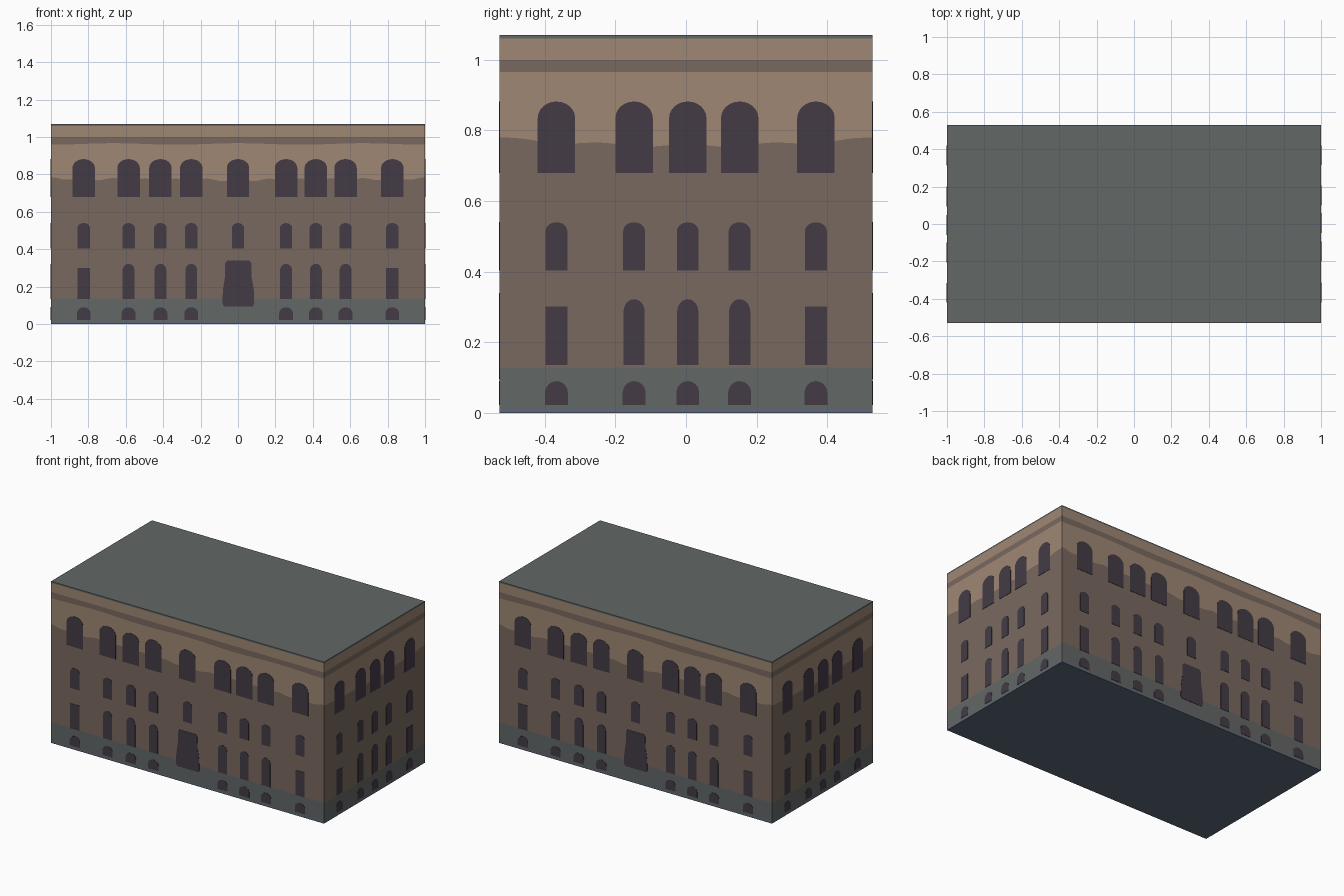
import bpy, bmesh, math
from mathutils import Matrix, Vector

if "Cube" in bpy.data.objects:
    bpy.data.objects.remove(bpy.data.objects["Cube"])

HX, HY, H = 1.0, 0.528, 1.07


def mat(name, rgb):
    lin = [((c / 255 + 0.055) / 1.055) ** 2.4 for c in rgb]
    m = bpy.data.materials.new(name)
    m.diffuse_color = (*lin, 1)
    m.use_nodes = True
    m.node_tree.nodes["Principled BSDF"].inputs["Base Color"].default_value = m.diffuse_color
    return m


SLATE = mat("slate grey", (98, 103, 102))
BROWN = mat("dark brown stone", (121, 105, 95))
TAN = mat("tan stone", (159, 135, 116))
DARK = mat("window dark", (67, 59, 69))
BLUE = mat("blue grey underside", (94, 104, 122))


def make(name, bm, mats):
    bmesh.ops.recalc_face_normals(bm, faces=bm.faces)
    me = bpy.data.meshes.new(name)
    bm.to_mesh(me)
    bm.free()
    for m in mats:
        me.materials.append(m)
    ob = bpy.data.objects.new(name, me)
    bpy.context.collection.objects.link(ob)
    return ob


# Building body: rings of wall bands, some with wavy edges, around the perimeter
def band_levels(x, y, long_side):
    t = x if long_side else y
    if long_side:
        wave = 0.771 + 0.007 * math.cos(t * 12 * math.pi) + 0.008 * t * t
        stripe = 0.963 + 0.004 * math.cos(t * 3 * math.pi)
    else:
        wave = 0.757 + 0.075 * t * t + 0.004 * math.cos(t * 26)
        stripe = 0.965
    base = 0.137 if long_side else 0.128
    return [0, 0.012, base, wave, stripe, 1.0, 1.06, H]


def body():
    n = 60
    corners = [(-HX, -HY), (HX, -HY), (HX, HY), (-HX, HY)]
    bm = bmesh.new()
    band_mats = [4, 0, 1, 2, 1, 2, 0]
    rims = [[], []]
    for k in range(4):
        a, b = Vector(corners[k]), Vector(corners[(k + 1) % 4])
        prev = None
        for i in range(n + 1):
            p = a.lerp(b, i / n)
            col = [bm.verts.new((p.x, p.y, z))
                   for z in band_levels(p.x, p.y, k % 2 == 0)]
            if prev:
                for j, m in enumerate(band_mats):
                    f = bm.faces.new((prev[j], col[j], col[j + 1], prev[j + 1]))
                    f.material_index = m
            prev = col
            if i < n:
                rims[0].append(col[0])
                rims[1].append(col[-1])
    # underside and flat roof
    bm.faces.new(rims[0][::-1]).material_index = 4
    bm.faces.new(rims[1]).material_index = 0
    bmesh.ops.remove_doubles(bm, verts=bm.verts, dist=1e-5)
    make("building_body", bm, [SLATE, BROWN, TAN, DARK, BLUE])


# Outline of an opening: rounded top of a given rise over straight sides
def arch(c, w, z0, z1, rise):
    pts = [(c - w / 2, z0), (c + w / 2, z0)]
    for i in range(13):
        a = math.pi * i / 12
        pts.append((c + w / 2 * math.cos(a), z1 - rise + rise * math.sin(a)))
    return pts


def rect(c, w, z0, z1):
    return [(c - w / 2, z0), (c + w / 2, z0), (c + w / 2, z1), (c - w / 2, z1)]


DOOR = [(-0.075, 0.095), (0.08, 0.095), (0.087, 0.11), (0.085, 0.18),
        (0.073, 0.25), (0.072, 0.325), (0.06, 0.34), (-0.057, 0.34),
        (-0.069, 0.325), (-0.07, 0.25), (-0.081, 0.18), (-0.083, 0.11)]


# Thin plates on one wall; depth is the wall distance, angle turns it around z
def plates(name, outlines, depth, angle):
    bm = bmesh.new()
    rot = Matrix.Rotation(angle, 4, 'Z')
    for pts in outlines:
        rings = [[bm.verts.new(rot @ Vector((u, -depth + d, z))) for u, z in pts]
                 for d in (-0.002, 0.002)]
        bm.faces.new(rings[0])
        bm.faces.new(rings[1][::-1])
        for i in range(len(pts)):
            j = (i + 1) % len(pts)
            bm.faces.new((rings[0][i], rings[1][i], rings[1][j], rings[0][j]))
    make(name, bm, [DARK])


def window_rows(centres, w_top, w_mid, w_low, outer, mid_door):
    top = [arch(c, w_top, 0.68, 0.882, 0.047) for c in centres]
    mid = [arch(c, w_mid, 0.403, 0.54, 0.026) for c in centres]
    low = [c for c in centres if not (mid_door and c == 0)]
    ground = [rect(c, w_mid, 0.135, 0.301) if abs(c) > outer
              else arch(c, w_mid - 0.002, 0.135, 0.322, 0.035) for c in low]
    cellar = [arch(c, w_low, 0.023, 0.09, 0.034) for c in low]
    return {"upper_windows": top, "middle_windows": mid,
            "ground_windows": ground, "cellar_windows": cellar}


body()
long_rows = window_rows([-0.825, -0.585, -0.415, -0.25, 0, 0.257, 0.416, 0.575, 0.825],
                        0.12, 0.066, 0.074, 0.7, True)
long_rows["door"] = [DOOR]
short_rows = window_rows([-0.367, -0.147, 0.005, 0.152, 0.368],
                         0.106, 0.062, 0.065, 0.3, False)
for side, angle, depth, rows in (("front", 0, HY, long_rows),
                                 ("right", math.pi / 2, HX, short_rows),
                                 ("back", math.pi, HY, long_rows),
                                 ("left", -math.pi / 2, HX, short_rows)):
    for part, outlines in rows.items():
        plates(f"{side}_{part}", outlines, depth, angle)
